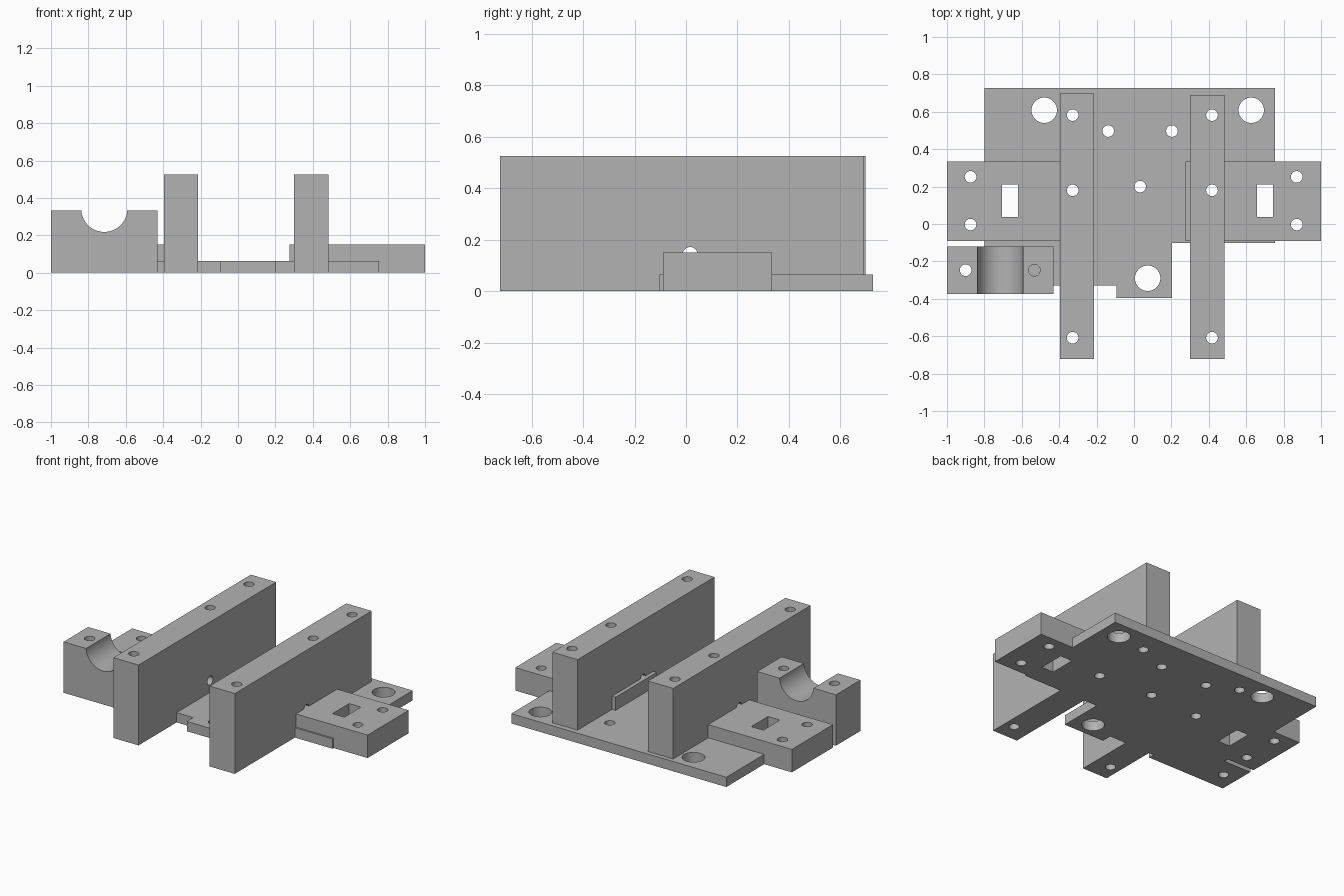
import bpy, bmesh
from math import pi
from mathutils import Matrix, Vector

cube = bpy.data.objects.get("Cube")
if cube:
    bpy.data.objects.remove(cube, do_unlink=True)

GREY = (0.45, 0.45, 0.45, 1)
mat = bpy.data.materials.new("machined grey")
mat.use_nodes = True
mat.diffuse_color = GREY
mat.node_tree.nodes["Principled BSDF"].inputs["Base Color"].default_value = GREY


def make_object(name, bm):
    bmesh.ops.recalc_face_normals(bm, faces=bm.faces)
    mesh = bpy.data.meshes.new(name)
    bm.to_mesh(mesh)
    bm.free()
    mesh.materials.append(mat)
    obj = bpy.data.objects.new(name, mesh)
    bpy.context.collection.objects.link(obj)
    return obj


def add_prism(bm, outline, z0, z1):
    face = bm.faces.new([bm.verts.new((x, y, z0)) for x, y in outline])
    top = bmesh.ops.extrude_face_region(bm, geom=[face])["geom"]
    verts = [v for v in top if isinstance(v, bmesh.types.BMVert)]
    bmesh.ops.translate(bm, verts=verts, vec=(0, 0, z1 - z0))


def rect(x0, x1, y0, y1):
    return [(x0, y0), (x1, y0), (x1, y1), (x0, y1)]


def add_cylinder(bm, centre, radius, length, turn=Matrix(), sides=40):
    bmesh.ops.create_cone(bm, cap_ends=True, segments=sides, radius1=radius,
                          radius2=radius, depth=length,
                          matrix=Matrix.Translation(Vector(centre)) @ turn)


def part(name, outline, height):
    bm = bmesh.new()
    add_prism(bm, outline, 0, height)
    return make_object(name, bm)


def cut(obj, cutter):
    mod = obj.modifiers.new("cut", "BOOLEAN")
    mod.operation = "DIFFERENCE"
    mod.solver = "EXACT"
    mod.object = cutter
    bpy.context.view_layer.objects.active = obj
    bpy.ops.object.modifier_apply(modifier=mod.name)


# Base plate with a front tab
PLATE = 0.064
plate = part("base_plate", [
    (-0.8, 0.726), (-0.8, -0.33), (-0.093, -0.33), (-0.093, -0.396),
    (0.203, -0.396), (0.203, -0.102), (0.755, -0.102), (0.755, 0.726)], PLATE)

# Side wings
wings = [part("right_wing", rect(-1, -0.275, -0.09, 0.335), 0.15),
         part("left_wing", rect(0.275, 1, -0.09, 0.335), 0.15)]

# Tall rails
rails = [part("right_rail", rect(-0.395, -0.213, -0.723, 0.697), 0.525),
         part("left_rail", rect(0.3, 0.483, -0.723, 0.691), 0.525)]

# Cradle block
block = part("cradle_block", rect(-1, -0.43, -0.373, -0.12), 0.333)

# Vertical through holes and wing slots
bm = bmesh.new()
small = [(-0.138, 0.497), (0.203, 0.497), (0.033, 0.2), (-0.9, -0.247)]
small += [(x, y) for x in (-0.328, 0.417) for y in (0.582, 0.18, -0.608)]
small += [(x, y) for x in (-0.874, 0.87) for y in (0.252, -0.003)]
for x, y in small:
    add_cylinder(bm, (x, y, 0.3), 0.031, 1)
for x, y in [(-0.48, 0.608), (0.627, 0.608), (0.073, -0.29)]:
    add_cylinder(bm, (x, y, 0.3), 0.068, 1)
for x in (-0.663, 0.7):
    add_prism(bm, rect(x - 0.043, x + 0.043, 0.038, 0.21), -0.2, 0.8)
holes = make_object("hole_cutter", bm)

# Cross hole through both rails
bm = bmesh.new()
add_cylinder(bm, (0, 0.016, 0.142), 0.029, 2, Matrix.Rotation(pi / 2, 4, "Y"))
cross = make_object("cross_hole_cutter", bm)

# Round cradle and the blind bolt hole of the block
bm = bmesh.new()
add_cylinder(bm, (-0.715, -0.25, 0.341), 0.123, 1,
             Matrix.Rotation(pi / 2, 4, "X"), 64)
add_cylinder(bm, (-0.533, -0.247, PLATE + 0.25), 0.031, 0.5)
cradle = make_object("cradle_cutter", bm)

parts = [plate, block] + wings + rails
for obj in parts:
    cut(obj, holes)
for obj in rails:
    cut(obj, cross)
cut(block, cradle)
for cutter in (holes, cross, cradle):
    bpy.data.objects.remove(cutter, do_unlink=True)

# Smooth bores with crisp edges
bpy.ops.object.select_all(action="DESELECT")
for obj in parts:
    obj.select_set(True)
bpy.context.view_layer.objects.active = plate
bpy.ops.object.shade_smooth_by_angle(angle=pi / 6)
